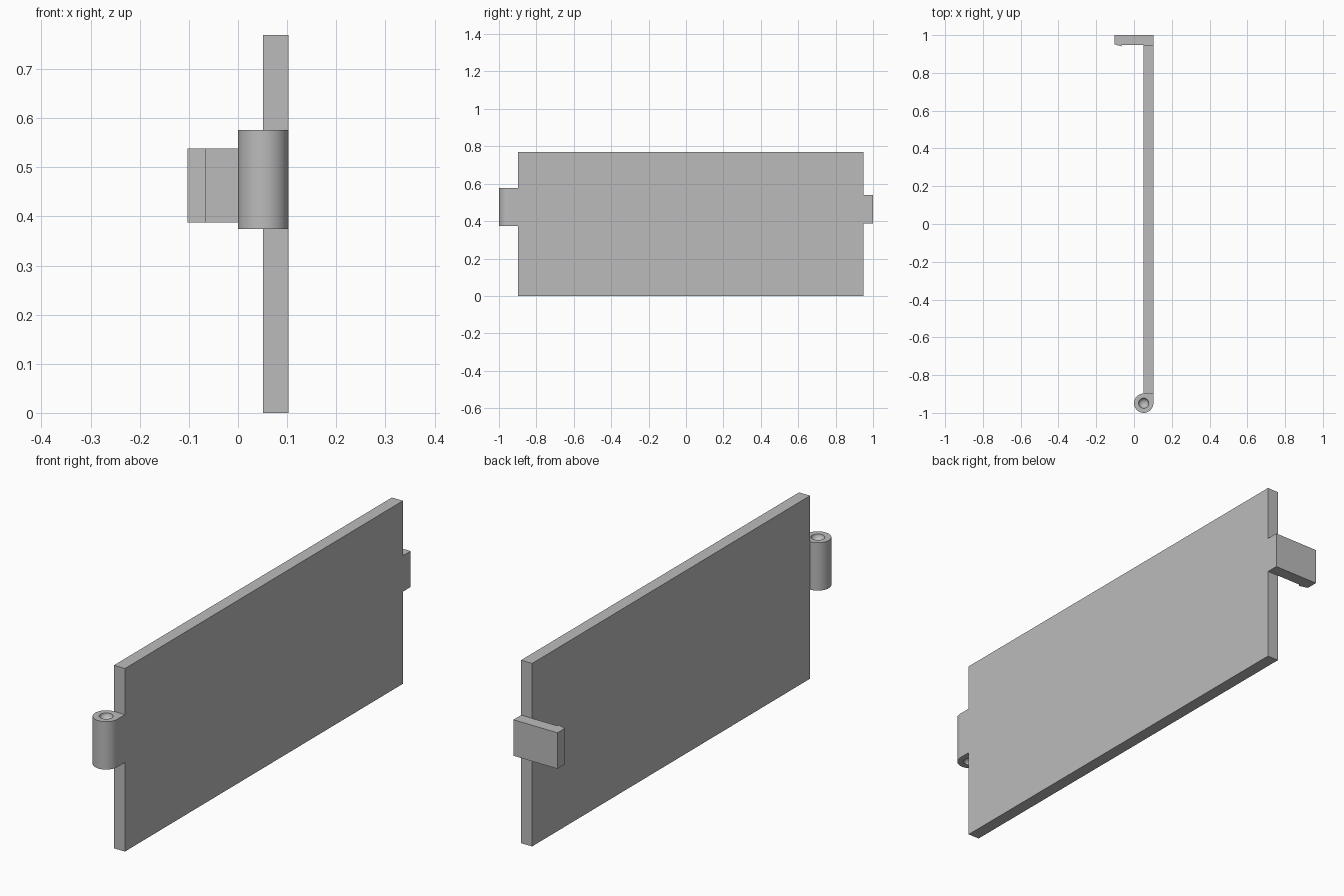
import bpy, bmesh, math

cube = bpy.data.objects.get("Cube")
if cube:
    bpy.data.objects.remove(cube, do_unlink=True)

U = 2 / 78  # one design unit

grey = bpy.data.materials.new("plain_grey")
grey.use_nodes = True
colour = (0.5, 0.5, 0.5, 1)
grey.diffuse_color = colour
grey.node_tree.nodes["Principled BSDF"].inputs["Base Color"].default_value = colour


def finish(name, bm):
    bmesh.ops.recalc_face_normals(bm, faces=bm.faces)
    mesh = bpy.data.meshes.new(name)
    bm.to_mesh(mesh)
    bm.free()
    mesh.materials.append(grey)
    obj = bpy.data.objects.new(name, mesh)
    bpy.context.collection.objects.link(obj)
    return obj


def extrude_profile(name, points, z0, z1):
    bm = bmesh.new()
    face = bm.faces.new([bm.verts.new((x * U, y * U, z0 * U)) for x, y in points])
    result = bmesh.ops.extrude_face_region(bm, geom=[face])
    top = [v for v in result["geom"] if isinstance(v, bmesh.types.BMVert)]
    bmesh.ops.translate(bm, verts=top, vec=(0, 0, (z1 - z0) * U))
    return finish(name, bm)


# Flat door panel
extrude_profile("panel", [(2, -35), (4, -35), (4, 37), (2, 37)], 0, 30)

# Latch arm with a slanted catch at its tip
extrude_profile("latch_arm", [(4, 37), (4, 39), (-4, 39), (-4, 37.1),
                              (-2.55, 36.65), (-2.55, 37)], 15.1, 21)


# Hinge knuckle: round, with one square corner joining the panel
def ring(bm, radius, z, square_corner=False, segments=64):
    verts = []
    for i in range(segments):
        a = math.tau * i / segments
        c, s = math.cos(a), math.sin(a)
        r = radius
        if square_corner and i <= segments // 4:
            r /= max(c, s)
        verts.append(bm.verts.new(((2 + r * c) * U, (-37 + r * s) * U, z * U)))
    return verts


def bridge(bm, a, b):
    for i in range(len(a)):
        j = (i + 1) % len(a)
        bm.faces.new((a[i], a[j], b[j], b[i]))


bm = bmesh.new()
outer = []
hole, depth, steps = 1.05, 0.85, 7
for z, inward in ((14.6, 1), (22.45, -1)):
    last = ring(bm, 2, z, True)
    outer.append(last)
    # Rounded pivot socket sunk into the end face
    for k in range(steps):
        a = math.pi / 2 * k / steps
        rim = ring(bm, hole * math.cos(a), z + inward * depth * math.sin(a))
        bridge(bm, last, rim)
        last = rim
    bm.faces.new(last)
bridge(bm, outer[0], outer[1])
knuckle = finish("hinge_knuckle", bm)

bpy.ops.object.select_all(action="DESELECT")
knuckle.select_set(True)
bpy.context.view_layer.objects.active = knuckle
bpy.ops.object.shade_smooth_by_angle(angle=math.radians(30))
